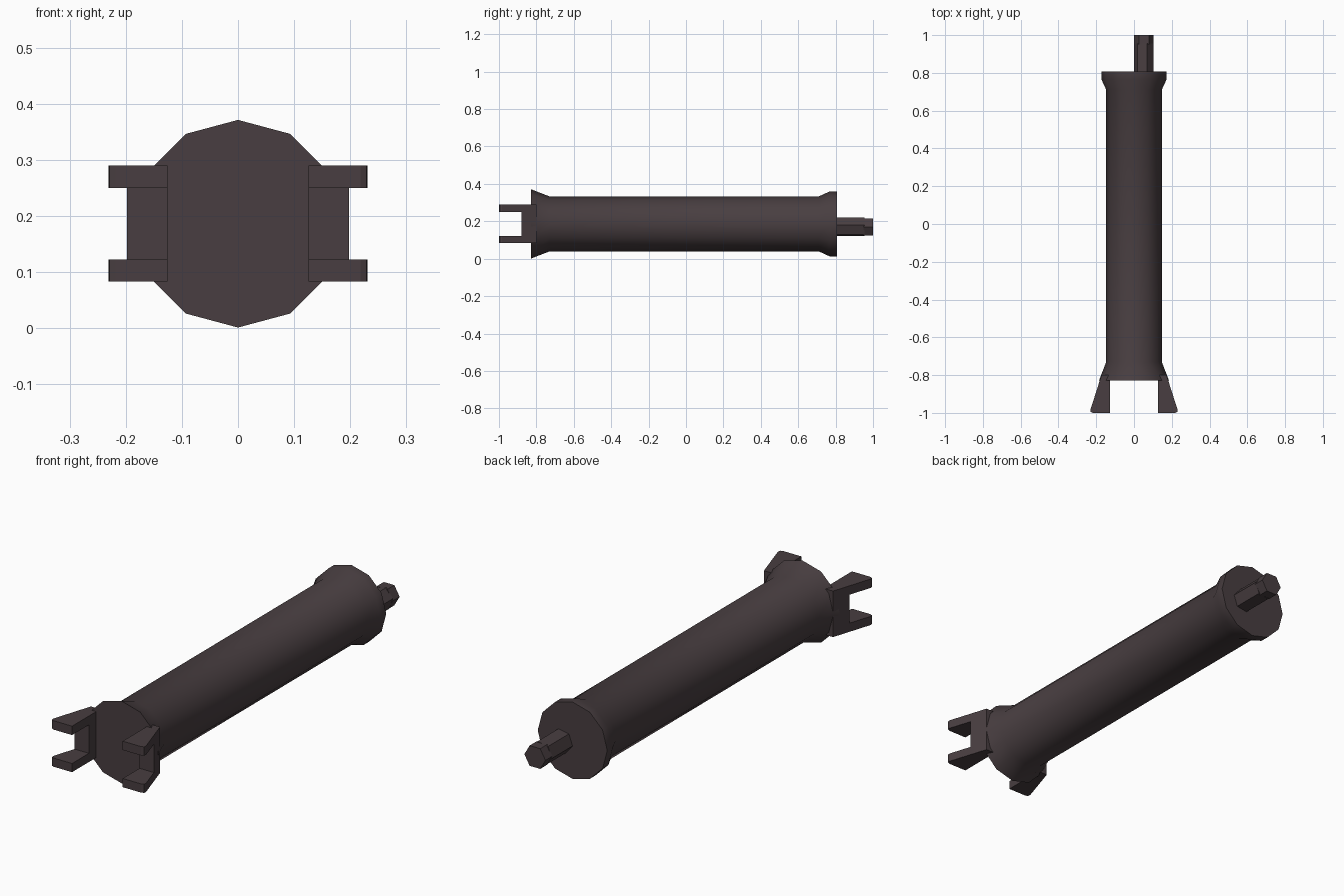
import bpy, bmesh, math

if "Cube" in bpy.data.objects:
    bpy.data.objects.remove(bpy.data.objects["Cube"])

mat = bpy.data.materials.new("dark_metal")
mat.diffuse_color = (0.065, 0.048, 0.052, 1)
mat.use_nodes = True
mat.node_tree.nodes["Principled BSDF"].inputs["Base Color"].default_value = mat.diffuse_color


def finish(name, bm):
    bmesh.ops.recalc_face_normals(bm, faces=bm.faces[:])
    mesh = bpy.data.meshes.new(name)
    bm.to_mesh(mesh)
    bm.free()
    mesh.materials.append(mat)
    obj = bpy.data.objects.new(name, mesh)
    bpy.context.collection.objects.link(obj)
    return obj


def lathe(name, cx, cz, sides, rings):
    """Capped stack of polygon rings along y; each ring is (y, radius, turn in degrees)."""
    bm = bmesh.new()
    loops = []
    for y, r, turn in rings:
        angles = [math.radians(turn) + math.tau * i / sides for i in range(sides)]
        loops.append([bm.verts.new((cx + r * math.cos(a), y, cz + r * math.sin(a))) for a in angles])
    for a, b in zip(loops, loops[1:]):
        for i in range(sides):
            j = (i + 1) % sides
            bm.faces.new((a[i], a[j], b[j], b[i]))
    bm.faces.new(loops[0])
    bm.faces.new(loops[-1])
    return finish(name, bm)


# Main tube with a flared front and a collar at the back
tube = lathe("tube_body", 0, 0.186, 12, [
    (-0.828, 0.185, 0), (-0.73, 0.147, 0), (0.71, 0.147, 0),
    (0.767, 0.173, 0), (0.807, 0.173, 0)])
bpy.context.view_layer.objects.active = tube
tube.select_set(True)
bpy.ops.object.shade_smooth_by_angle(angle=math.radians(38))

# Off-centre hexagonal rod and its twisted tip
lathe("rod", 0.052, 0.17, 6, [(0.80, 0.053, 10), (0.955, 0.053, 10)])
lathe("rod_tip", 0.052, 0.17, 6, [(0.95, 0.0525, 0), (1.0, 0.0525, 0)])

# Forked bracket: C-shaped side profile (y, z) with a slanted outer face
profile = [(-1, 0.083), (-0.8, 0.083), (-0.8, 0.29), (-1, 0.29),
           (-1, 0.25), (-0.88, 0.25), (-0.88, 0.122), (-1, 0.122)]
bm = bmesh.new()
inner = [bm.verts.new((0.126, y, z)) for y, z in profile]
outer = [bm.verts.new((0.172 - (y + 0.8) * 0.32, y, z)) for y, z in profile]
bm.faces.new(inner)
bm.faces.new(outer)
for i in range(len(profile)):
    j = (i + 1) % len(profile)
    bm.faces.new((inner[i], inner[j], outer[j], outer[i]))


def round_tips(is_side, offset, segments):
    edges = [e for e in bm.edges
             if all(v.co.y < -0.999 and is_side(v.co.x) for v in e.verts)]
    bmesh.ops.bevel(bm, geom=edges, offset=offset, segments=segments,
                    profile=0.5, affect='EDGES')


# Rounded corners at the prong ends
round_tips(lambda x: x > 0.23, 0.018, 2)
round_tips(lambda x: x < 0.13, 0.004, 1)
bracket = finish("fork_brackets", bm)
bracket.modifiers.new("mirror", 'MIRROR')
